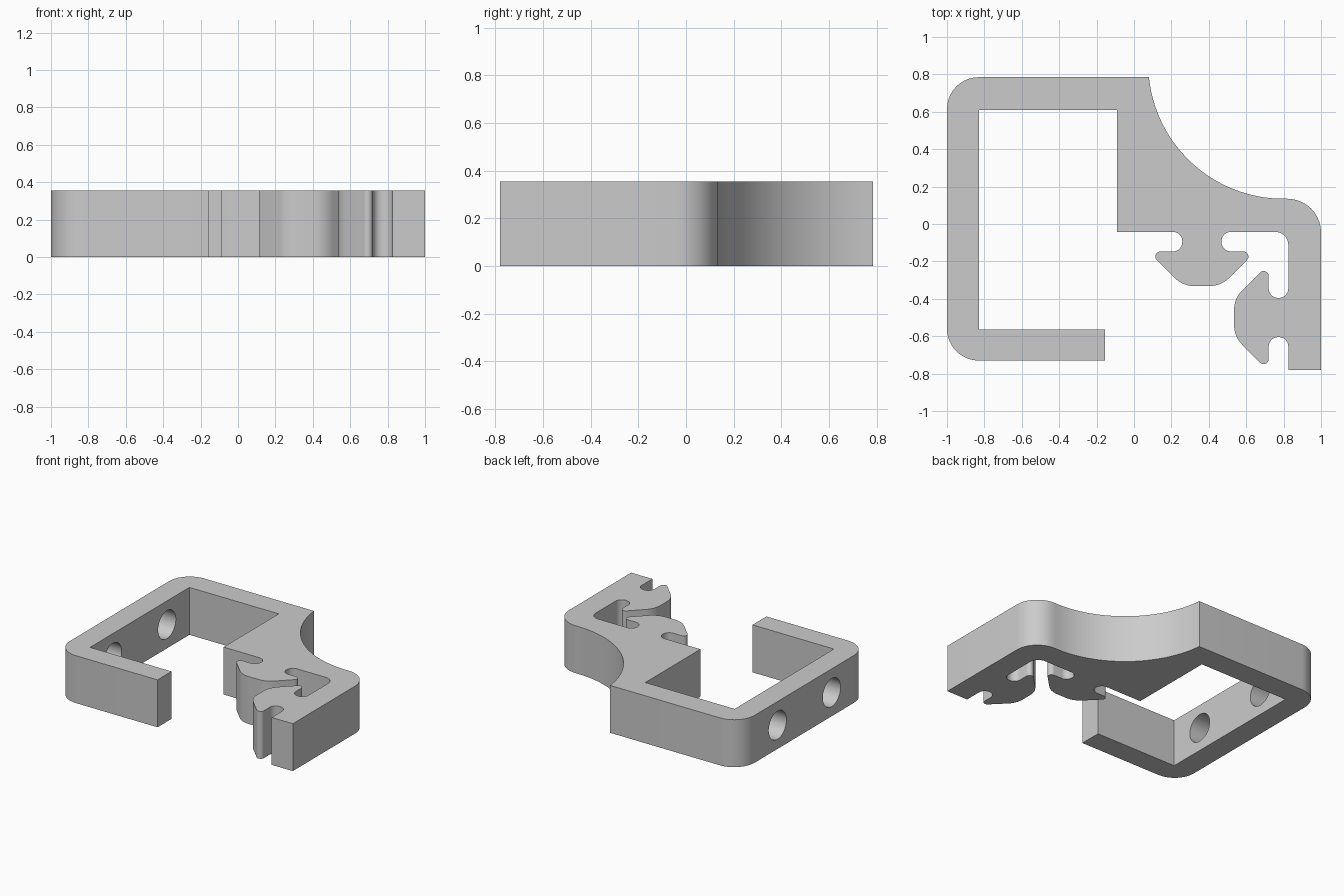
import bpy, bmesh, math
from mathutils import Vector

cube = bpy.data.objects.get("Cube")
if cube:
    bpy.data.objects.remove(cube, do_unlink=True)

HEIGHT = 0.355

grey = bpy.data.materials.new("plain grey")
grey.use_nodes = True
grey.diffuse_color = (0.6, 0.6, 0.6, 1)
grey.node_tree.nodes["Principled BSDF"].inputs["Base Color"].default_value = (0.6, 0.6, 0.6, 1)


def rounded(corners, steps=10):
    """Outline points from (x, y, radius) corners, each filleted by its radius."""
    points = []
    for i, (x, y, r) in enumerate(corners):
        here = Vector((x, y))
        if r == 0:
            points.append(here)
            continue
        before = (Vector(corners[i - 1][:2]) - here).normalized()
        after = (Vector(corners[(i + 1) % len(corners)][:2]) - here).normalized()
        half = before.angle(after) / 2
        centre = here + (before + after).normalized() * (r / math.sin(half))
        start = here + before * (r / math.tan(half)) - centre
        end = here + after * (r / math.tan(half)) - centre
        sweep = start.angle(end)
        for k in range(steps + 1):
            t = k / steps
            points.append(centre + (start * math.sin((1 - t) * sweep)
                                    + end * math.sin(t * sweep)) / math.sin(sweep))
    return points


def barb(place):
    """Arrow-shaped snap hook: (along, depth, radius) on one side, then mirrored."""
    side = [(0.105, 0, 0.05), (0.105, 0.105, 0.05),
            (0.287, 0.105, 0.027), (0.102, 0.29, 0.15)]
    both = [(-a, d, r) for a, d, r in side] + side[::-1]
    return [(*place(a, d), r) for a, d, r in both]


# Concave sweep between the clamp and the rail arm
R = 0.724
sweep_start = math.atan2(0.785 - 0.135 - R, 0.08 - 0.80)
if sweep_start > 0:
    sweep_start -= 2 * math.pi
sweep = []
for k in range(41):
    a = sweep_start + (-math.pi / 2 - sweep_start) * k / 40
    sweep.append((0.80 + R * math.cos(a), 0.135 + R + R * math.sin(a), 0))

# Whole outline, clockwise from the free end of the clamp
corners = [(-0.155, -0.73, 0), (-1, -0.73, 0.17), (-1, 0.785, 0.17)]
corners += sweep
corners += [(1, 0.135, 0.18), (1, -0.78, 0), (0.825, -0.78, 0)]
corners += barb(lambda a, d: (0.825 - d, -0.5 + a))
corners += [(0.825, -0.042, 0.07)]
corners += barb(lambda a, d: (0.363 - a, -0.042 - d))
corners += [(-0.09, -0.042, 0), (-0.09, 0.61, 0), (-0.83, 0.61, 0),
            (-0.83, -0.565, 0), (-0.155, -0.565, 0)]

bm = bmesh.new()
face = bm.faces.new([bm.verts.new((p.x, p.y, 0)) for p in rounded(corners)])
top = bmesh.ops.extrude_face_region(bm, geom=[face])["geom"]
bmesh.ops.translate(bm, vec=(0, 0, HEIGHT),
                    verts=[v for v in top if isinstance(v, bmesh.types.BMVert)])
bmesh.ops.recalc_face_normals(bm, faces=bm.faces)
mesh = bpy.data.meshes.new("clip_bracket")
bm.to_mesh(mesh)
bm.free()
mesh.materials.append(grey)
bracket = bpy.data.objects.new("clip_bracket", mesh)
bpy.context.collection.objects.link(bracket)

# Two screw holes through the left-hand wall
for y in (0.345, -0.295):
    bpy.ops.mesh.primitive_cylinder_add(vertices=48, radius=0.105, depth=0.4,
                                        location=(-0.915, y, HEIGHT / 2),
                                        rotation=(0, math.pi / 2, 0))
    cutter = bpy.context.object
    cutter.name = "screw_hole_cutter"
    cutter.hide_render = True
    cutter.data.materials.append(grey)
    cut = bracket.modifiers.new("screw hole", 'BOOLEAN')
    cut.operation = 'DIFFERENCE'
    cut.solver = 'EXACT'
    cut.object = cutter
    bpy.ops.object.select_all(action='DESELECT')
    bracket.select_set(True)
    bpy.context.view_layer.objects.active = bracket
    bpy.ops.object.modifier_apply(modifier=cut.name)
    bpy.data.objects.remove(cutter, do_unlink=True)

bpy.ops.object.shade_smooth_by_angle(angle=math.radians(30))
